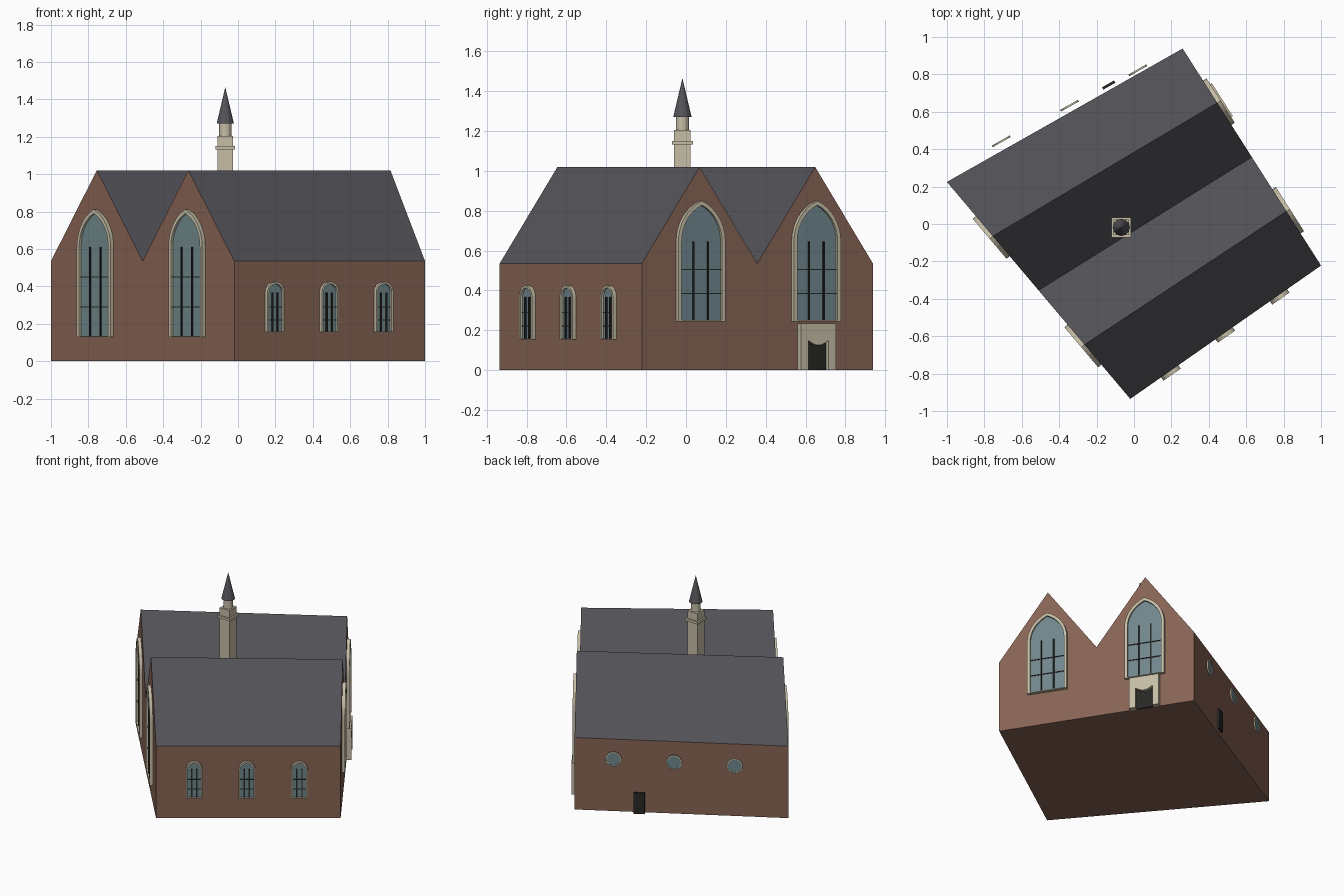
import bpy, bmesh, math
from mathutils import Matrix, Vector

if "Cube" in bpy.data.objects:
    bpy.data.objects.remove(bpy.data.objects["Cube"])


def mat(name, r, g, b):
    m = bpy.data.materials.new(name)
    m.diffuse_color = (r, g, b, 1)
    m.use_nodes = True
    m.node_tree.nodes["Principled BSDF"].inputs["Base Color"].default_value = m.diffuse_color
    return m


BRICK = mat("brick", 0.24, 0.125, 0.088)
SLATE = mat("slate", 0.09, 0.088, 0.1)
STONE = mat("stone", 0.56, 0.51, 0.38)
GLASS = mat("glass", 0.16, 0.24, 0.26)
DARK = mat("dark", 0.02, 0.02, 0.018)


def finish(name, bm, mats, matrix=None):
    bmesh.ops.recalc_face_normals(bm, faces=bm.faces)
    me = bpy.data.meshes.new(name)
    bm.to_mesh(me)
    bm.free()
    for m in mats:
        me.materials.append(m)
    ob = bpy.data.objects.new(name, me)
    if matrix:
        ob.matrix_world = matrix
    bpy.context.collection.objects.link(ob)
    return ob


def slab(bm, pts, z0, z1):
    """Extruded flat outline."""
    lo = [bm.verts.new((x, y, z0)) for x, y in pts]
    hi = [bm.verts.new((x, y, z1)) for x, y in pts]
    bm.faces.new(lo[::-1])
    bm.faces.new(hi)
    for i in range(len(pts)):
        j = (i + 1) % len(pts)
        bm.faces.new((lo[i], lo[j], hi[j], hi[i]))


def ring(bm, outer, inner, z0, z1):
    """Extruded band between two matching outlines."""
    loops = [[bm.verts.new((x, y, z)) for x, y in o]
             for o, z in ((outer, z0), (outer, z1), (inner, z1), (inner, z0))]
    n = len(outer)
    for k in range(4):
        a, b = loops[k], loops[(k + 1) % 4]
        for i in range(n):
            j = (i + 1) % n
            bm.faces.new((a[i], a[j], b[j], b[i]))


def rect(x0, x1, y0, y1):
    return [(x0, y0), (x1, y0), (x1, y1), (x0, y1)]


def arch(a, bottom, spring, top, n=8):
    """Arch outline: two arcs meeting at the apex (round if rise equals a)."""
    h = top - spring
    r = (a * a + h * h) / (2 * a)
    end = math.atan2(h, r - a)
    right = [(a - r + r * math.cos(end * i / n), spring + r * math.sin(end * i / n))
             for i in range(n + 1)]
    left = [(-x, y) for x, y in right[-2::-1]]
    return [(-a, bottom), (a, bottom)] + right + left


def circle(r, cy, n=20):
    return [(r * math.cos(2 * math.pi * i / n), cy + r * math.sin(2 * math.pi * i / n))
            for i in range(n)]


# Plan corners, counter-clockwise from the left
A, D, C, B = (Vector(p) for p in ((-1, .225, 0), (-.02, -.935, 0), (1, -.222, 0), (.26, .938, 0)))
EAVE, RIDGE = 0.535, 1.02


def on_wall(p, q, u):
    """Frame at distance u along a wall: x along it, y up, z outward."""
    t, up = (q - p).normalized(), Vector((0, 0, 1))
    o = t.cross(up)
    m = Matrix((t, up, o)).transposed().to_4x4()
    m.translation = p + t * u
    return m


# Brick body with double gables, slate on the roof slopes
bm = bmesh.new()
prof = [(0, 0), (0, EAVE), (.25, RIDGE), (.5, EAVE), (.75, RIDGE), (1, EAVE), (1, 0)]
west = [bm.verts.new(A.lerp(D, f) + Vector((0, 0, z))) for f, z in prof]
east = [bm.verts.new(B.lerp(C, f) + Vector((0, 0, z))) for f, z in prof]
bm.faces.new(west)
bm.faces.new(east[::-1])
for i in range(7):
    j = (i + 1) % 7
    f = bm.faces.new((west[i], west[j], east[j], east[i]))
    f.material_index = 1 if 1 <= i <= 4 else 0
finish("church_body", bm, [BRICK, SLATE])


def window(name, m, a, bottom, spring, top, bars, fw):
    out = arch(a, bottom, spring, top)
    inn = arch(a - fw, bottom + fw * .3, spring, top - fw * 1.1)
    bm = bmesh.new()
    ring(bm, out, inn, -.01, .022)
    finish(name + "_frame", bm, [STONE], m)
    bm = bmesh.new()
    slab(bm, inn, -.01, .008)
    finish(name + "_glass", bm, [GLASS], m)
    bm = bmesh.new()
    t = .0045
    for s in (-1, 1):
        x = s * a * .31
        slab(bm, rect(x - t, x + t, bottom, spring), .006, .015)
    for z in bars:
        slab(bm, rect(-a + fw, a - fw, z - t * .7, z + t * .7), .006, .012)
    finish(name + "_bars", bm, [DARK], m)


# Tall pointed windows in both gable ends
for i, f in enumerate((.25, .75)):
    window(f"west_window_{i}", on_wall(A, D, f * (D - A).length), .14, .13, .61, .812, (.29, .45), .02)
    window(f"east_window_{i}", on_wall(C, B, f * (B - C).length), .14, .245, .645, .85, (.385, .505), .02)

# Small round-headed windows on the front side
for i, f in enumerate((.207, .492, .777)):
    window(f"side_window_{i}", on_wall(D, C, f * (C - D).length), .056, .155, .367, .425, (.22, .29), .011)

# Roundels and small door on the rear side
for i, (u, d) in enumerate(((1.089, .047), (.677, .033), (.265, .018))):
    m = on_wall(B, A, u)
    bm = bmesh.new()
    ring(bm, circle(.055, .395), circle(.047, .395), d - .006, d + .004)
    finish(f"roundel_frame_{i}", bm, [STONE], m)
    bm = bmesh.new()
    slab(bm, circle(.047, .395), d - .005, d + .001)
    finish(f"roundel_glass_{i}", bm, [GLASS], m)
bm = bmesh.new()
slab(bm, rect(-.037, .037, 0, .155), .018, .032)
finish("rear_door", bm, [DARK], on_wall(B, A, .44))

# Stone portal under the right-hand east window, with a sagging lintel
m = on_wall(C, B, .75 * (B - C).length)
sag = [(-.06 + .12 * i / 8, .15 - .025 * math.sin(math.pi * i / 8)) for i in range(9)]
bm = bmesh.new()
slab(bm, [(-.104, 0), (-.06, 0)] + sag + [(.06, 0), (.104, 0), (.104, .235), (-.104, .235)], -.005, .032)
finish("portal", bm, [STONE], m)
bm = bmesh.new()
slab(bm, rect(-.06, .06, 0, .16), -.005, .008)
finish("portal_door", bm, [DARK], m)

# Bell turret on the valley: shaft, collar, lantern, spire
T = Matrix.Translation((-.068, -.018, 0))
bm = bmesh.new()
slab(bm, rect(-.041, .041, -.041, .041), .45, 1.205)
slab(bm, rect(-.053, .053, -.053, .053), 1.132, 1.15)
finish("turret_shaft", bm, [STONE], T)
bm = bmesh.new()
slab(bm, circle(.033, 0, 12), 1.2, 1.275)
finish("turret_lantern", bm, [STONE], T)
bm = bmesh.new()
bmesh.ops.create_cone(bm, cap_ends=True, segments=12, radius1=.046, radius2=0, depth=.195,
                      matrix=Matrix.Translation((0, 0, 1.3675)))
finish("turret_spire", bm, [SLATE], T)
